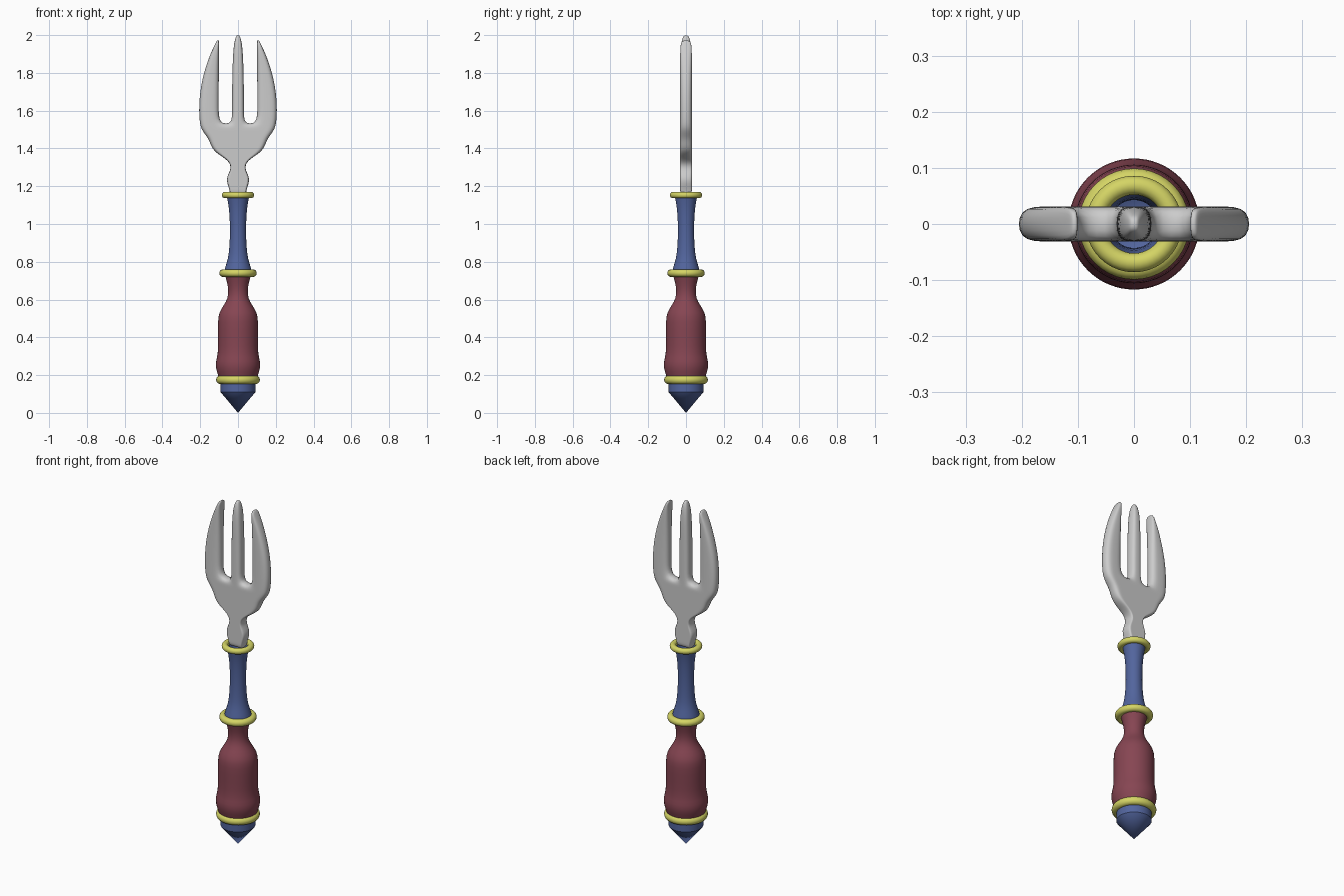
import bpy, bmesh, math
from collections import Counter

if "Cube" in bpy.data.objects:
    bpy.data.objects.remove(bpy.data.objects["Cube"])


def material(name, rgb):
    m = bpy.data.materials.new(name)
    m.diffuse_color = (*rgb, 1)
    m.use_nodes = True
    m.node_tree.nodes["Principled BSDF"].inputs["Base Color"].default_value = m.diffuse_color
    return m


BLUE = material("blue", (0.085, 0.13, 0.34))
RED = material("red", (0.24, 0.06, 0.085))
YELLOW = material("yellow", (0.66, 0.66, 0.13))


def finish(ob, mat=None, subsurf=0):
    if subsurf:
        s = ob.modifiers.new("subsurf", 'SUBSURF')
        s.levels = s.render_levels = subsurf
    if mat:
        ob.data.materials.append(mat)
    for p in ob.data.polygons:
        p.use_smooth = True


def add_object(name, bm):
    me = bpy.data.meshes.new(name)
    bm.to_mesh(me)
    bm.free()
    ob = bpy.data.objects.new(name, me)
    bpy.context.collection.objects.link(ob)
    return ob


def lathe(name, profile, mat, subsurf=0, n=32):
    """Open turned shell; profile of (radius, z) from bottom to top."""
    bm = bmesh.new()
    rings = []
    for r, z in profile:
        if r == 0:
            rings.append([bm.verts.new((0, 0, z))] * n)
        else:
            rings.append([bm.verts.new((r * math.cos(2 * math.pi * i / n),
                                        r * math.sin(2 * math.pi * i / n), z)) for i in range(n)])
    for a, b in zip(rings, rings[1:]):
        for i in range(n):
            j = (i + 1) % n
            bm.faces.new(list(dict.fromkeys((a[i], a[j], b[j], b[i]))))
    ob = add_object(name, bm)
    finish(ob, mat, subsurf)
    return ob


# Pommel with a conical tip
pommel = lathe("pommel", [(0, 0), (0.092, 0.11), (0.092, 0.17)], BLUE)
bpy.context.view_layer.objects.active = pommel
pommel.select_set(True)
bpy.ops.object.shade_smooth_by_angle(angle=math.radians(30))

# Turned grip and neck
lathe("grip", [(0.098, 0.17), (0.106, 0.20), (0.118, 0.235), (0.118, 0.275), (0.106, 0.31),
               (0.106, 0.40), (0.107, 0.49), (0.101, 0.53), (0.076, 0.57), (0.054, 0.605),
               (0.050, 0.65), (0.059, 0.695), (0.070, 0.735)], RED, 1)
lathe("neck", [(0.074, 0.745), (0.067, 0.775), (0.053, 0.815), (0.046, 0.87), (0.042, 0.95),
               (0.044, 1.04), (0.050, 1.10), (0.060, 1.15)], BLUE, 1)

# Collar rings
for name, z, major, minor in (("lower_ring", 0.175, 0.093, 0.023),
                              ("middle_ring", 0.74, 0.079, 0.020),
                              ("upper_ring", 1.153, 0.069, 0.017)):
    bpy.ops.mesh.primitive_torus_add(location=(0, 0, z), major_radius=major, minor_radius=minor,
                                     major_segments=40, minor_segments=14)
    bpy.context.object.name = name
    finish(bpy.context.object, YELLOW)

# Fork head: right half cage as rows of (x, z, half thickness)
T = 0.031
body = [[(w * f, z, T) for f in (0, 0.15, 0.5, 0.75, 1)] for w, z in (
    (0.042, 1.15), (0.045, 1.185), (0.068, 1.24), (0.034, 1.29), (0.046, 1.335), (0.118, 1.375),
    (0.143, 1.41), (0.158, 1.455), (0.198, 1.50))]
body.append([(0, 1.53, T), (0.032, 1.53, T), (0.1, 1.53, T), (0.153, 1.54, T), (0.206, 1.55, T)])
middle_tine = [body[-1][:2]] + [[(0, z, t), (w, z, t)] for w, z, t in (
    (0.033, 1.60, T), (0.032, 1.75, T), (0.029, 1.87, T), (0.023, 1.95, 0.027),
    (0.014, 1.985, 0.018), (0.007, 2.0, 0.010))]
outer_tine = [body[-1][2:]] + [[(0.1, z, t), ((0.1 + w) / 2, z, t), (w, z, t)] for w, z, t in (
    (0.209, 1.62, T), (0.201, 1.72, T), (0.177, 1.82, T), (0.147, 1.90, T),
    (0.123, 1.95, 0.029), (0.111, 1.973, 0.022))]

bm = bmesh.new()
cache = {}


def vert(p, side):
    key = (p, side)
    if key not in cache:
        cache[key] = bm.verts.new((p[0], side * p[2], p[1]))
    return cache[key]


quads = []
for grid in (body, middle_tine, outer_tine):
    for a, b in zip(grid, grid[1:]):
        quads += [(a[i], a[i + 1], b[i + 1], b[i]) for i in range(len(a) - 1)]
edges = [(q[i], q[(i + 1) % 4]) for q in quads for i in range(4)]
count = Counter(frozenset(e) for e in edges)
for q in quads:
    bm.faces.new([vert(p, -1) for p in q])
    bm.faces.new([vert(p, 1) for p in reversed(q)])
for a, b in edges:
    if count[frozenset((a, b))] == 1 and (a[0] > 0 or b[0] > 0):
        bm.faces.new((vert(b, -1), vert(a, -1), vert(a, 1), vert(b, 1)))
head = add_object("fork_head", bm)
head.modifiers.new("mirror", 'MIRROR')
finish(head, None, 2)
